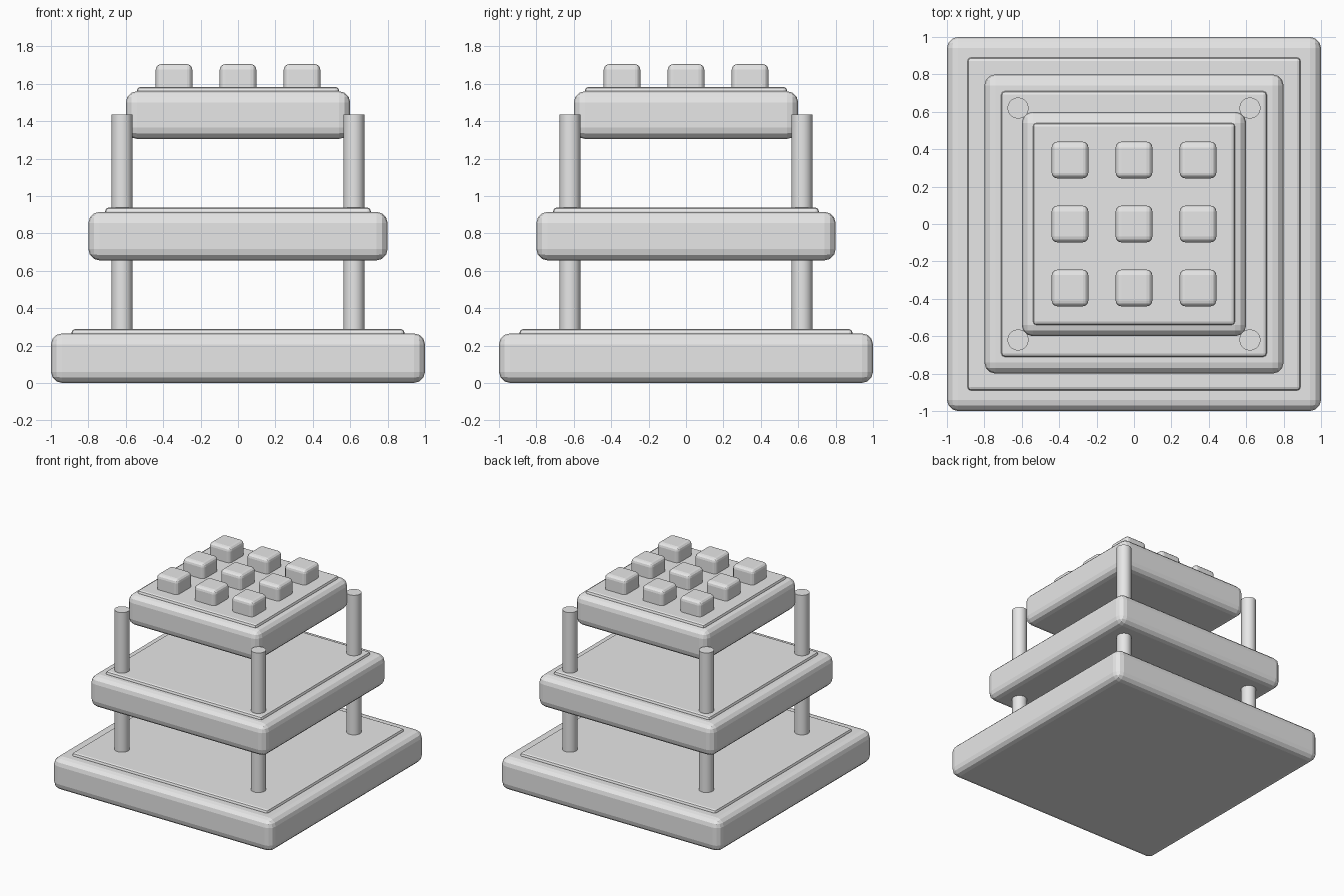
import bpy
import math

cube = bpy.data.objects.get("Cube")
if cube:
    bpy.data.objects.remove(cube, do_unlink=True)

grey = bpy.data.materials.new("light_grey")
grey.use_nodes = True
grey.diffuse_color = (0.8, 0.8, 0.8, 1)
grey.node_tree.nodes["Principled BSDF"].inputs["Base Color"].default_value = (0.8, 0.8, 0.8, 1)


def block(name, x, y, half, z0, z1, bevel, segments):
    """Square block with rounded edges."""
    bpy.ops.mesh.primitive_cube_add(size=1, location=(x, y, (z0 + z1) / 2))
    ob = bpy.context.object
    ob.name = name
    ob.scale = (2 * half, 2 * half, z1 - z0)
    bpy.ops.object.transform_apply(location=False, rotation=False, scale=True)
    mod = ob.modifiers.new("rounded_edges", "BEVEL")
    mod.width = bevel
    mod.segments = segments
    ob.data.materials.append(grey)
    return ob


# Three shrinking tiers, each with a thin raised panel on top
tiers = [("lower", 1.0, 0.0, 0.265, 0.89),
         ("middle", 0.8, 0.655, 0.915, 0.71),
         ("upper", 0.6, 1.305, 1.56, 0.54)]
for name, half, z0, z1, panel in tiers:
    block(name + "_tier", 0, 0, half, z0, z1, 0.06, 3)
    block(name + "_panel", 0, 0, panel, z1 - 0.03, z1 + 0.023, 0.018, 2)

# Four corner posts
for side, x in (("left", 0.62), ("right", -0.62)):
    for end, y in (("front", -0.62), ("back", 0.62)):
        bpy.ops.mesh.primitive_cylinder_add(vertices=32, radius=0.056, depth=1.27,
                                            location=(x, y, 0.8))
        post = bpy.context.object
        post.name = f"{end}_{side}_post"
        post.data.materials.append(grey)
        bpy.ops.object.shade_smooth_by_angle(angle=math.radians(30))

# Three by three grid of studs on the top panel
for row in range(3):
    for col in range(3):
        block(f"stud_{row}_{col}", (col - 1) * 0.342, (row - 1) * 0.342,
              0.098, 1.55, 1.705, 0.03, 3)
